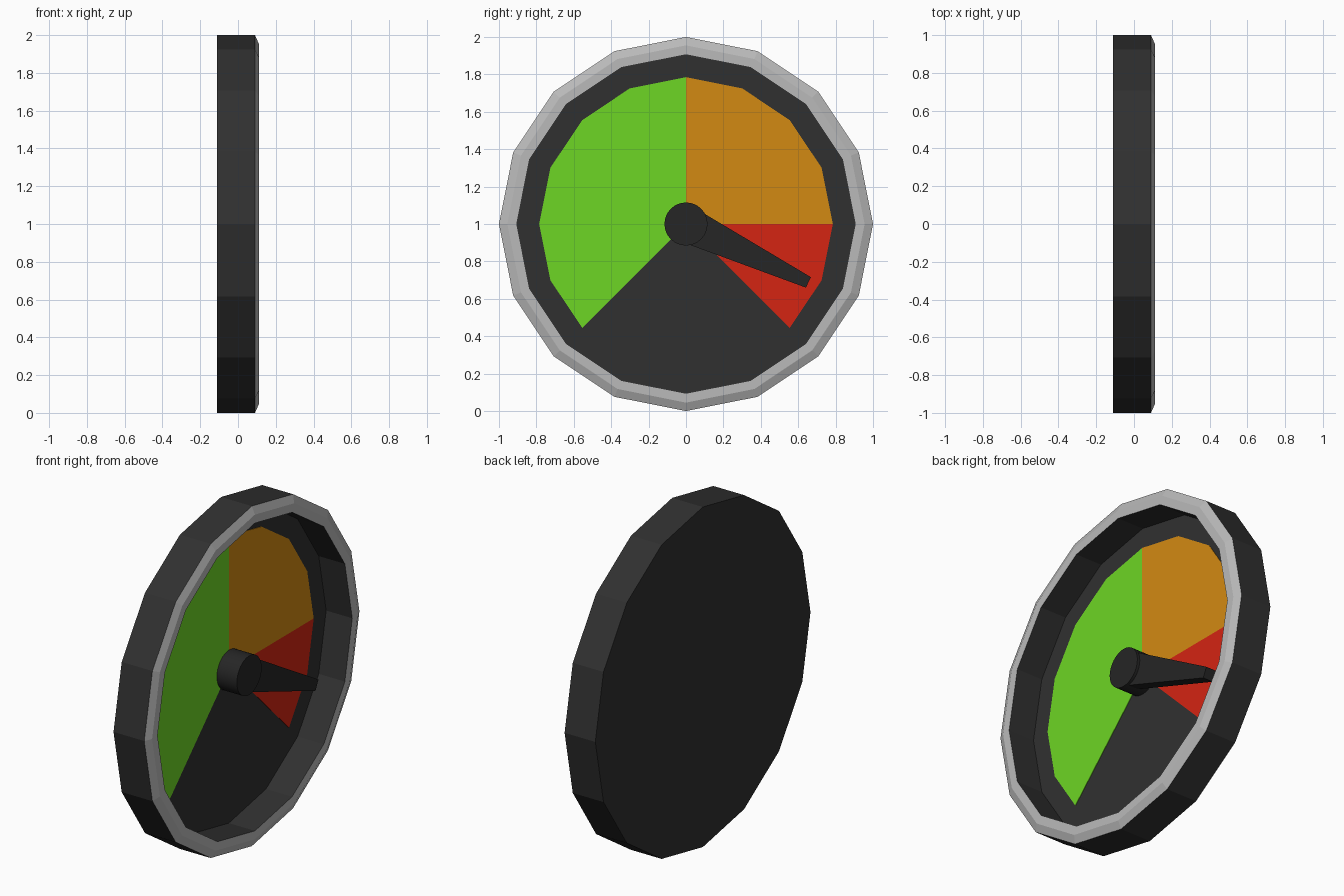
import bpy, bmesh
from math import cos, sin, radians, pi
from mathutils import Matrix, Vector

cube = bpy.data.objects.get("Cube")
if cube:
    bpy.data.objects.remove(cube, do_unlink=True)


def material(name, rgb):
    m = bpy.data.materials.new(name)
    m.use_nodes = True
    m.diffuse_color = (*rgb, 1)
    m.node_tree.nodes["Principled BSDF"].inputs["Base Color"].default_value = (*rgb, 1)
    return m


DARK = material("dark grey", (0.03, 0.03, 0.03))
BLACK = material("needle black", (0.019, 0.019, 0.019))
SILVER = material("rim silver", (0.49, 0.49, 0.49))
GREEN = material("green", (0.155, 0.67, 0.018))
ORANGE = material("orange", (0.65, 0.255, 0.006))
RED = material("red", (0.66, 0.018, 0.006))

SIDES = 16
DIAL_X = -0.06


def finish(name, bm, *mats):
    bmesh.ops.recalc_face_normals(bm, faces=bm.faces)
    mesh = bpy.data.meshes.new(name)
    bm.to_mesh(mesh)
    bm.free()
    for m in mats:
        mesh.materials.append(m)
    ob = bpy.data.objects.new(name, mesh)
    bpy.context.collection.objects.link(ob)
    return ob


def plate(name, outline, x0, x1, mat):
    """Extrude a (y, z) outline, measured from the dial centre, from x0 to x1."""
    bm = bmesh.new()
    face = bm.faces.new([bm.verts.new((x0, y, z + 1)) for y, z in outline])
    top = bmesh.ops.extrude_face_region(bm, geom=[face])["geom"]
    verts = [v for v in top if isinstance(v, bmesh.types.BMVert)]
    bmesh.ops.translate(bm, verts=verts, vec=(x1 - x0, 0, 0))
    return finish(name, bm, mat)


def polar(r, deg):
    return r * cos(radians(deg)), r * sin(radians(deg))


# Housing: one lathed profile of (x, radius) with a bevelled silver rim
profile = [(-0.11, 0), (-0.11, 1), (0.09, 1), (0.11, 0.955),
           (0.11, 0.905), (DIAL_X, 0.905), (DIAL_X, 0)]
bm = bmesh.new()
pts = [bm.verts.new((x, 0, r + 1)) for x, r in profile]
edges = [bm.edges.new(pair) for pair in zip(pts, pts[1:])]
bmesh.ops.spin(bm, geom=pts + edges, cent=(0, 0, 1), axis=(1, 0, 0),
               angle=2 * pi, steps=SIDES)
bmesh.ops.remove_doubles(bm, verts=bm.verts, dist=0.0005)
for f in bm.faces:
    f.material_index = int(f.calc_center_median().x > 0.095)
finish("housing", bm, DARK, SILVER)

# Coloured zones: thin sectors lying on the dial
for name, start, end, mat in (("green_zone", 90, 225, GREEN),
                              ("orange_zone", 0, 90, ORANGE),
                              ("red_zone", -45, 0, RED)):
    steps = round((end - start) * SIDES / 360)
    arc = [polar(0.785, start + i * 360 / SIDES) for i in range(steps + 1)]
    plate(name, [(0, 0)] + arc, DIAL_X - 0.001, DIAL_X + 0.003, mat)

# Needle: tapered bar pointing into the red zone
along = Vector(polar(1, -25.5))
across = Vector((-along.y, along.x))
outline = [along * r + across * w for r, w in
           ((0, -0.098), (0.725, -0.031), (0.725, 0.031), (0, 0.098))]
plate("needle", outline, -0.01, 0.056, BLACK)

# Hub: round pin holding the needle
bm = bmesh.new()
front = 0.073
bmesh.ops.create_cone(bm, cap_ends=True, segments=32, radius1=0.115, radius2=0.115,
                      depth=front - DIAL_X,
                      matrix=Matrix.Translation(((front + DIAL_X) / 2, 0, 1))
                      @ Matrix.Rotation(pi / 2, 4, 'Y'))
hub = finish("hub", bm, BLACK)
bpy.ops.object.select_all(action='DESELECT')
hub.select_set(True)
bpy.context.view_layer.objects.active = hub
bpy.ops.object.shade_smooth_by_angle(angle=radians(30))
